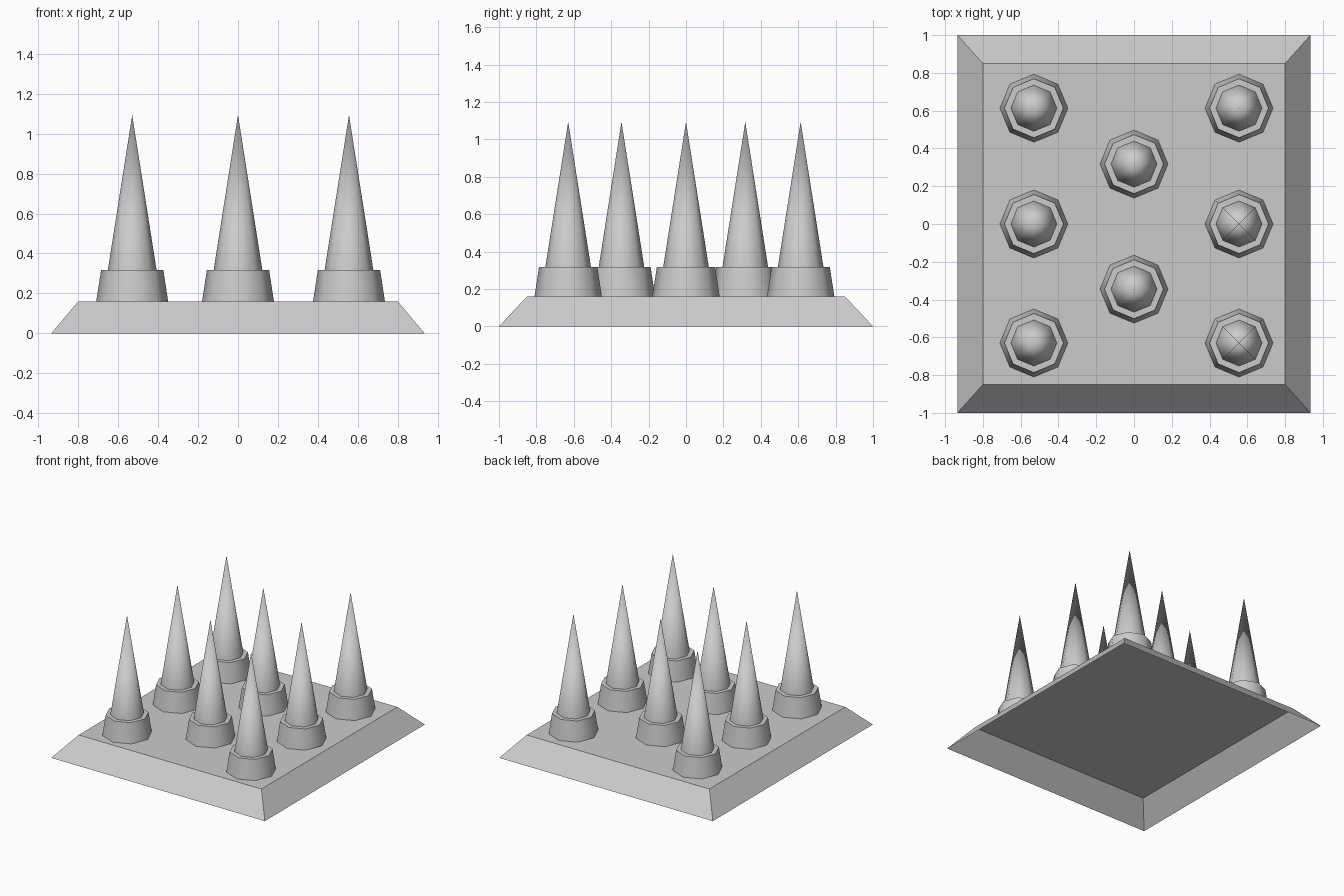
import bpy, bmesh, math

if "Cube" in bpy.data.objects:
    bpy.data.objects.remove(bpy.data.objects["Cube"])

def remove_bottom(ob):
    """Leave the part open underneath."""
    bm = bmesh.new()
    bm.from_mesh(ob.data)
    bm.normal_update()
    bmesh.ops.delete(bm, geom=[f for f in bm.faces if f.normal.z < -0.9], context='FACES')
    bm.to_mesh(ob.data)
    bm.free()

def frustum(name, loc, sides, r1, r2, z0, z1):
    """Tapered part with its corners on the x and y axes, smooth around its sides."""
    bpy.ops.mesh.primitive_cone_add(vertices=sides, radius1=r1, radius2=r2, depth=z1 - z0,
                                    location=(loc[0], loc[1], (z0 + z1) / 2))
    ob = bpy.context.object
    ob.name = name
    remove_bottom(ob)
    bpy.ops.object.shade_smooth_by_angle(angle=math.radians(50))

# Base plate: a hollow shell with sloping edges, open underneath
BASE_H = 0.16
bpy.ops.mesh.primitive_cube_add(size=2, location=(0, 0, 0))
base = bpy.context.object
base.name = "base_plate"
for v in base.data.vertices:
    top = v.co.z > 0
    hx, hy = (0.80, 0.85) if top else (0.935, 1.0)
    v.co = (math.copysign(hx, v.co.x), math.copysign(hy, v.co.y), BASE_H if top else 0)
remove_bottom(base)

# Two outer rows of three spikes and a staggered middle row of two
spots = [(x, y) for x in (-0.53, 0.556) for y in (-0.63, 0.0, 0.613)]
spots += [(0, -0.345), (0, 0.317)]

# Each spike: eight-sided collar with a slim cone on top
for i, p in enumerate(spots, 1):
    frustum(f"collar_{i}", p, 8, 0.18, 0.156, BASE_H, 0.317)
    frustum(f"spike_{i}", p, 8, 0.122, 0, 0.317, 1.094)
